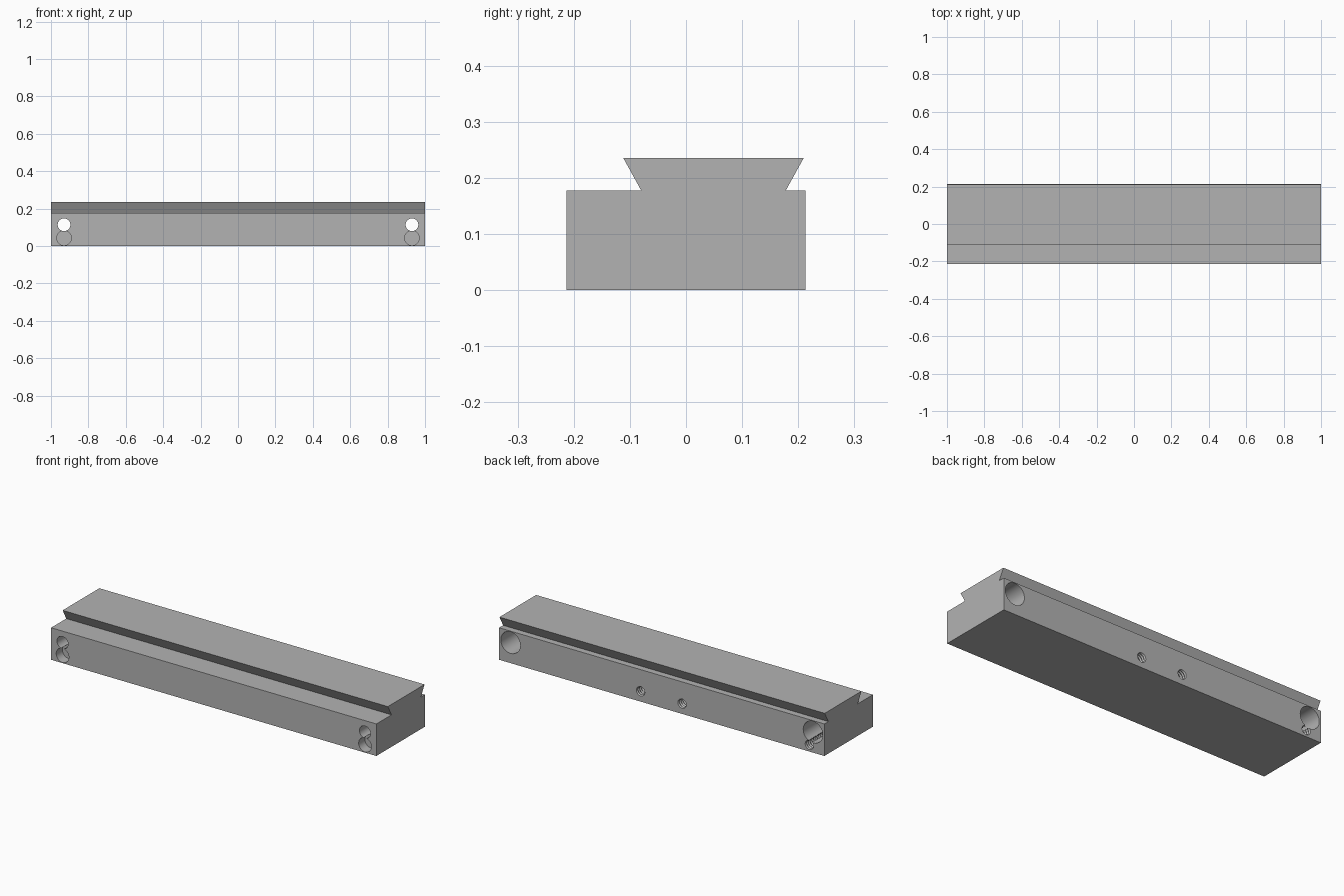
import bpy, bmesh, math

cube = bpy.data.objects.get("Cube")
if cube:
    bpy.data.objects.remove(cube, do_unlink=True)

HALF_LENGTH, HALF_DEPTH = 1.0, 0.213

steel = bpy.data.materials.new("grey_metal")
steel.use_nodes = True
GREY = (0.45, 0.45, 0.45, 1)
steel.diffuse_color = GREY
steel.node_tree.nodes["Principled BSDF"].inputs["Base Color"].default_value = GREY


def make_object(name, bm):
    bmesh.ops.recalc_face_normals(bm, faces=bm.faces)
    mesh = bpy.data.meshes.new(name)
    bm.to_mesh(mesh)
    bm.free()
    mesh.materials.append(steel)
    obj = bpy.data.objects.new(name, mesh)
    bpy.context.collection.objects.link(obj)
    return obj


def hole_cutter(name, x, z, steps, side, sides=48):
    """Turned cutter from (depth, radius) steps; side -1 is front, 1 is back."""
    bm = bmesh.new()
    rings = []
    for depth, radius in steps:
        y = side * (HALF_DEPTH - depth)
        ring = []
        for i in range(sides):
            a = 2 * math.pi * i / sides
            ring.append(bm.verts.new((x + radius * math.cos(a), y, z + radius * math.sin(a))))
        rings.append(ring)
    for a, b in zip(rings, rings[1:]):
        for i in range(sides):
            j = (i + 1) % sides
            bm.faces.new((a[i], a[j], b[j], b[i]))
    bm.faces.new(rings[0])
    bm.faces.new(rings[-1])
    cutter = make_object(name, bm)
    cutter.hide_render = True
    return cutter


def thread_steps(depth, inner, outer, pitch):
    """Zigzag outline of a tapped hole."""
    steps = [(-0.01, outer), (0, outer)]
    for i in range(1, int(depth / pitch) + 1):
        steps += [((i - 0.5) * pitch, inner), (i * pitch, outer)]
    return steps


# Rail body: block with dovetail, extruded along x
profile = [(-HALF_DEPTH, 0), (HALF_DEPTH, 0), (HALF_DEPTH, 0.178), (0.178, 0.178),
           (0.21, 0.236), (-0.112, 0.236), (-0.08, 0.178), (-HALF_DEPTH, 0.178)]
bm = bmesh.new()
end = bm.faces.new([bm.verts.new((-HALF_LENGTH, y, z)) for y, z in profile])
ext = bmesh.ops.extrude_face_region(bm, geom=[end])
moved = [v for v in ext["geom"] if isinstance(v, bmesh.types.BMVert)]
bmesh.ops.translate(bm, verts=moved, vec=(2 * HALF_LENGTH, 0, 0))
rail = make_object("dovetail_rail", bm)

# Counterbored through holes and blind front holes at both ends
cutters = []
bolt = [(-0.01, 0.06), (0.27, 0.06), (0.27, 0.034), (0.44, 0.034)]
pocket = [(-0.01, 0.039), (0.055, 0.039)]
for x in (-0.93, 0.93):
    cutters.append(hole_cutter("bolt_hole_cutter", x, 0.114, bolt, 1))
    cutters.append(hole_cutter("pocket_cutter", x, 0.043, pocket, -1))

# Tapped holes in the back
thread = thread_steps(0.15, 0.021, 0.026, 0.015)
for x, z in ((0.13, 0.057), (-0.125, 0.057), (-0.908, 0.037)):
    cutters.append(hole_cutter("tapped_hole_cutter", x, z, thread, 1, 24))

# Cut all holes, then drop the cutters
for cutter in cutters:
    mod = rail.modifiers.new("hole", "BOOLEAN")
    mod.operation = "DIFFERENCE"
    mod.solver = "EXACT"
    mod.object = cutter
bpy.context.view_layer.update()
evaluated = rail.evaluated_get(bpy.context.evaluated_depsgraph_get())
rail_mesh = bpy.data.meshes.new_from_object(evaluated)
rail.modifiers.clear()
rail.data = rail_mesh
for cutter in cutters:
    bpy.data.objects.remove(cutter, do_unlink=True)

# Smooth bores, crisp edges
bpy.ops.object.select_all(action="DESELECT")
rail.select_set(True)
bpy.context.view_layer.objects.active = rail
bpy.ops.object.shade_smooth_by_angle(angle=math.radians(30))
